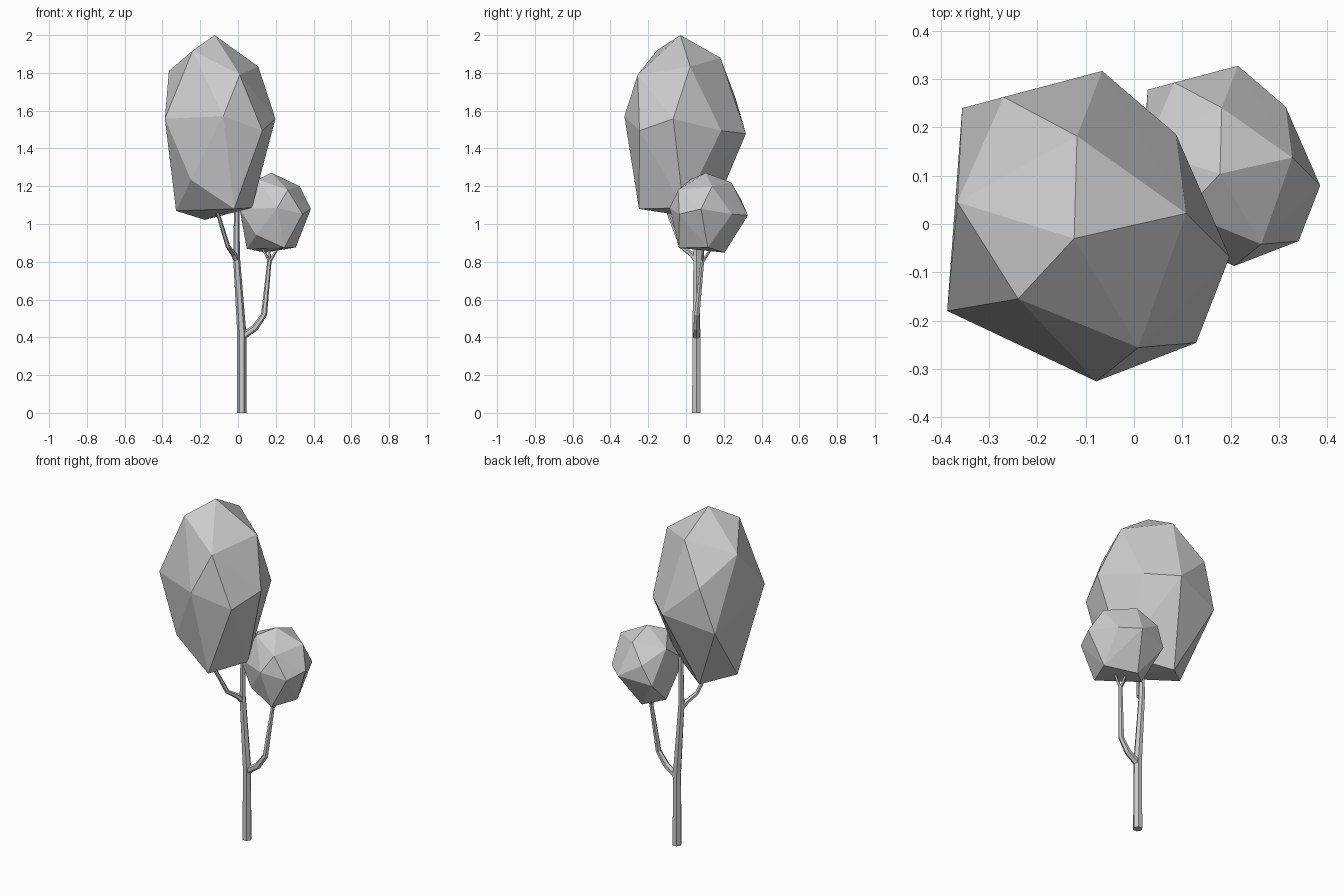
import bpy, bmesh
from math import cos, sin, tau
from mathutils import Vector

default_cube = bpy.data.objects.get("Cube")
if default_cube:
    bpy.data.objects.remove(default_cube, do_unlink=True)

# Single plain material shared by wood and foliage
grey = bpy.data.materials.new("plain_grey")
grey.use_nodes = True
colour = (0.6, 0.6, 0.6, 1)
grey.diffuse_color = colour
grey.node_tree.nodes["Principled BSDF"].inputs["Base Color"].default_value = colour


def finish(name, bm):
    """Turn a bmesh into a flat-shaded object with outward normals."""
    bmesh.ops.recalc_face_normals(bm, faces=bm.faces)
    mesh = bpy.data.meshes.new(name)
    bm.to_mesh(mesh)
    bm.free()
    mesh.materials.append(grey)
    obj = bpy.data.objects.new(name, mesh)
    bpy.context.collection.objects.link(obj)
    return obj


def limb(name, path, sides=6):
    """Tapered faceted tube; each path entry is (x, y, z, radius)."""
    bm = bmesh.new()
    points = [Vector(p[:3]) for p in path]
    last = len(points) - 1
    rings = []
    for i, centre in enumerate(points):
        tangent = points[min(i + 1, last)] - points[max(i - 1, 0)]
        turn = Vector((0, 0, 1)).rotation_difference(tangent)
        radius = path[i][3]
        rings.append([
            bm.verts.new(centre + turn @ Vector((radius * cos(tau * k / sides),
                                                 radius * sin(tau * k / sides), 0)))
            for k in range(sides)])
    for low, high in zip(rings, rings[1:]):
        for k in range(sides):
            n = (k + 1) % sides
            bm.faces.new((low[k], low[n], high[n], high[k]))
    bm.faces.new(rings[0])
    bm.faces.new(rings[-1])
    return finish(name, bm)


# Trunk and branches
limb("trunk", [(.02, .055, 0, .026), (.02, .055, .42, .024),
               (-.008, .055, .83, .018), (-.006, .055, 1.15, .013)])
limb("upper_branch", [(-.008, .053, .81, .016), (-.022, .03, .84, .015),
                      (-.053, -.025, .88, .012), (-.12, -.11, 1.1, .009)])
limb("lower_branch", [(.02, .055, .4, .02), (.045, .055, .42, .019),
                      (.09, .055, .45, .018), (.138, .058, .52, .016),
                      (.167, .087, .81, .011)])

# Small forks under the side crown
for side, tip in (("right", (.125, .08)), ("left", (.215, .09)), ("back", (.165, .14))):
    limb(f"{side}_twig", [(.167, .087, .8, .009), (*tip, .88, .006)], sides=5)

# Faceted crown: hull of a top cap, a wide middle and a narrow underside
peak = Vector((-.124, -.03, 2))
cap = [peak, (-.118, .182, 1.88), (.108, .022, 1.833), (.009, -.256, 1.79),
       (-.24, -.155, 1.918), (-.366, .045, 1.81)]
middle = [(-.356, .24, 1.41), (-.27, .263, 1.665), (-.066, .317, 1.478),
          (.087, .186, 1.494), (.198, -.068, 1.557), (.129, -.246, 1.494),
          (-.078, -.326, 1.57), (-.387, -.18, 1.557)]
underside = [(-.249, -.216, 1.234), (-.02, -.249, 1.08), (.074, -.013, 1.086),
             (-.175, .125, 1.022), (-.328, -.01, 1.07)]


def crown(name, top, width, height):
    """Place a scaled crown so that its peak sits at top."""
    bm = bmesh.new()
    for p in cap + middle + underside:
        d = Vector(p) - peak
        bm.verts.new(Vector(top) + Vector((d.x * width, d.y * width, d.z * height)))
    bmesh.ops.convex_hull(bm, input=bm.verts)
    return finish(name, bm)


crown("main_crown", peak, 1, 1)
crown("side_crown", (.178, .104, 1.271), .645, .432)
